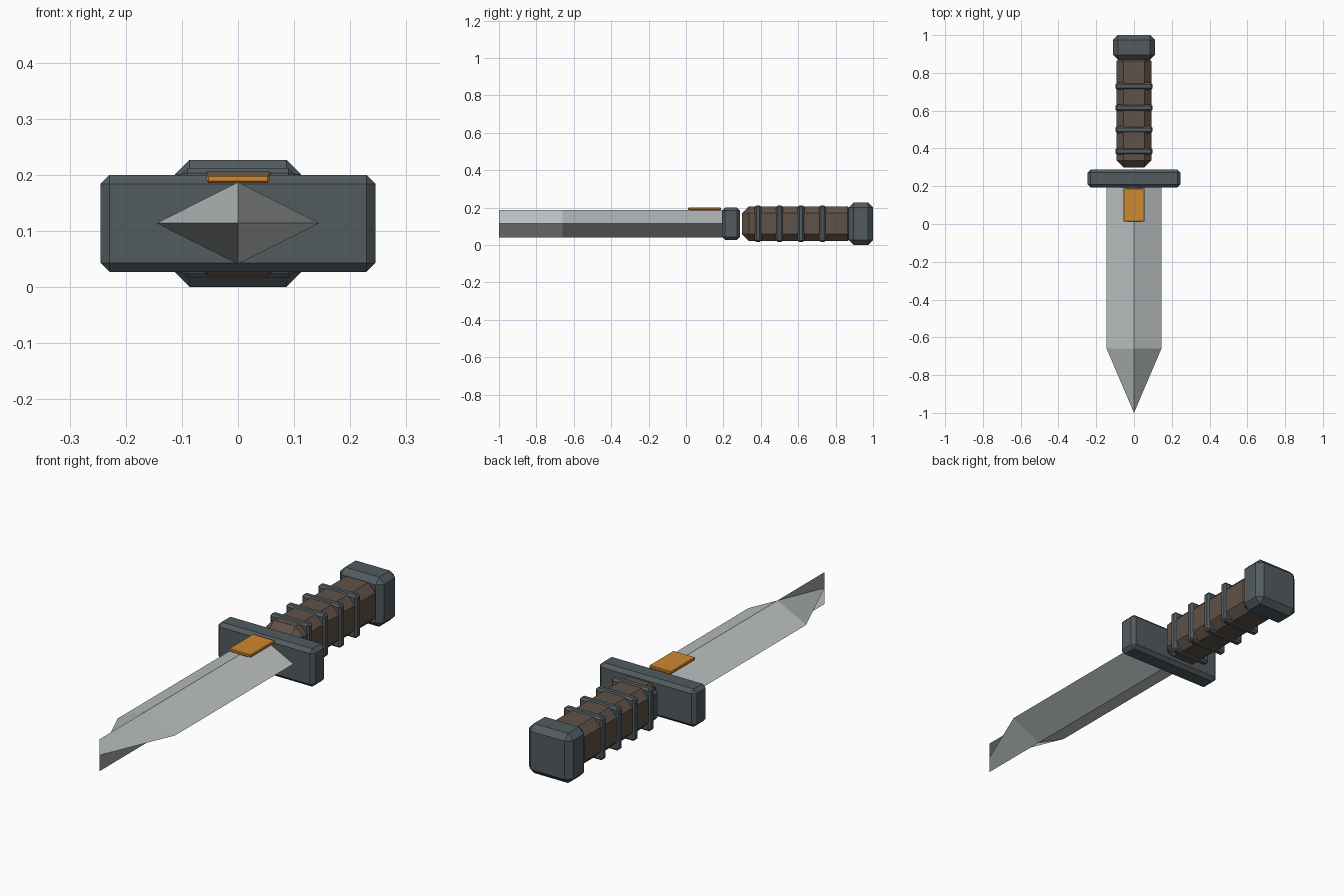
import bpy
import bmesh

if "Cube" in bpy.data.objects:
    bpy.data.objects.remove(bpy.data.objects["Cube"])

MID = 0.114  # height of the long axis


def material(name, rgb):
    m = bpy.data.materials.new(name)
    m.diffuse_color = (*rgb, 1)
    m.use_nodes = True
    m.node_tree.nodes["Principled BSDF"].inputs["Base Color"].default_value = m.diffuse_color
    return m


steel = material("pale steel", (0.50, 0.53, 0.53))
iron = material("dark iron", (0.085, 0.105, 0.115))
leather = material("brown leather", (0.115, 0.085, 0.065))
amber = material("amber orange", (0.62, 0.25, 0.03))


def add_object(name, bm, mat):
    bmesh.ops.recalc_face_normals(bm, faces=bm.faces)
    mesh = bpy.data.meshes.new(name)
    bm.to_mesh(mesh)
    bm.free()
    mesh.materials.append(mat)
    obj = bpy.data.objects.new(name, mesh)
    bpy.context.collection.objects.link(obj)
    return obj


def bevelled_box(name, half_x, y0, y1, z0, z1, bevel, mat):
    bm = bmesh.new()
    bmesh.ops.create_cube(bm, size=1)
    for v in bm.verts:
        v.co = (v.co.x * 2 * half_x,
                (y0 + y1) / 2 + v.co.y * (y1 - y0),
                (z0 + z1) / 2 + v.co.z * (z1 - z0))
    bmesh.ops.bevel(bm, geom=bm.edges[:], offset=bevel, segments=1,
                    affect='EDGES', profile=0.5)
    return add_object(name, bm, mat)


# Blade: diamond section that closes to an upright edge at the tip
W, H = 0.145, 0.073
bm = bmesh.new()
diamond = [(0, H), (W, 0), (0, -H), (-W, 0)]
back, front = ([bm.verts.new((x, y, MID + z)) for x, z in diamond]
               for y in (0.2, -0.66))
tip_top, tip_mid, tip_low = (bm.verts.new((0, -1, MID + z)) for z in (H, 0, -H))
bm.faces.new(back)
for i in range(4):
    j = (i + 1) % 4
    bm.faces.new((back[i], back[j], front[j], front[i]))
for side in (front[1], front[3]):
    for ridge, end in ((front[0], tip_top), (front[2], tip_low)):
        bm.faces.new((ridge, side, tip_mid, end))
add_object("blade", bm, steel)

# Guard and the plate lying on the blade
bevelled_box("guard", 0.245, 0.193, 0.288, 0.027, 0.2, 0.016, iron)
bevelled_box("blade_plate", 0.056, 0.012, 0.188, 0.186, 0.2, 0.003, amber)

# Grip with raised rings
bevelled_box("grip", 0.092, 0.30, 0.90, 0.021, 0.207, 0.037, leather)
for n in range(4):
    y = 0.385 + n * 0.115
    bevelled_box(f"grip_ring_{n + 1}", 0.099, y - 0.018, y + 0.018,
                 MID - 0.098, MID + 0.098, 0.009, iron)

# Pommel
bevelled_box("pommel", 0.112, 0.87, 1.0, 0.0, 0.227, 0.026, iron)
